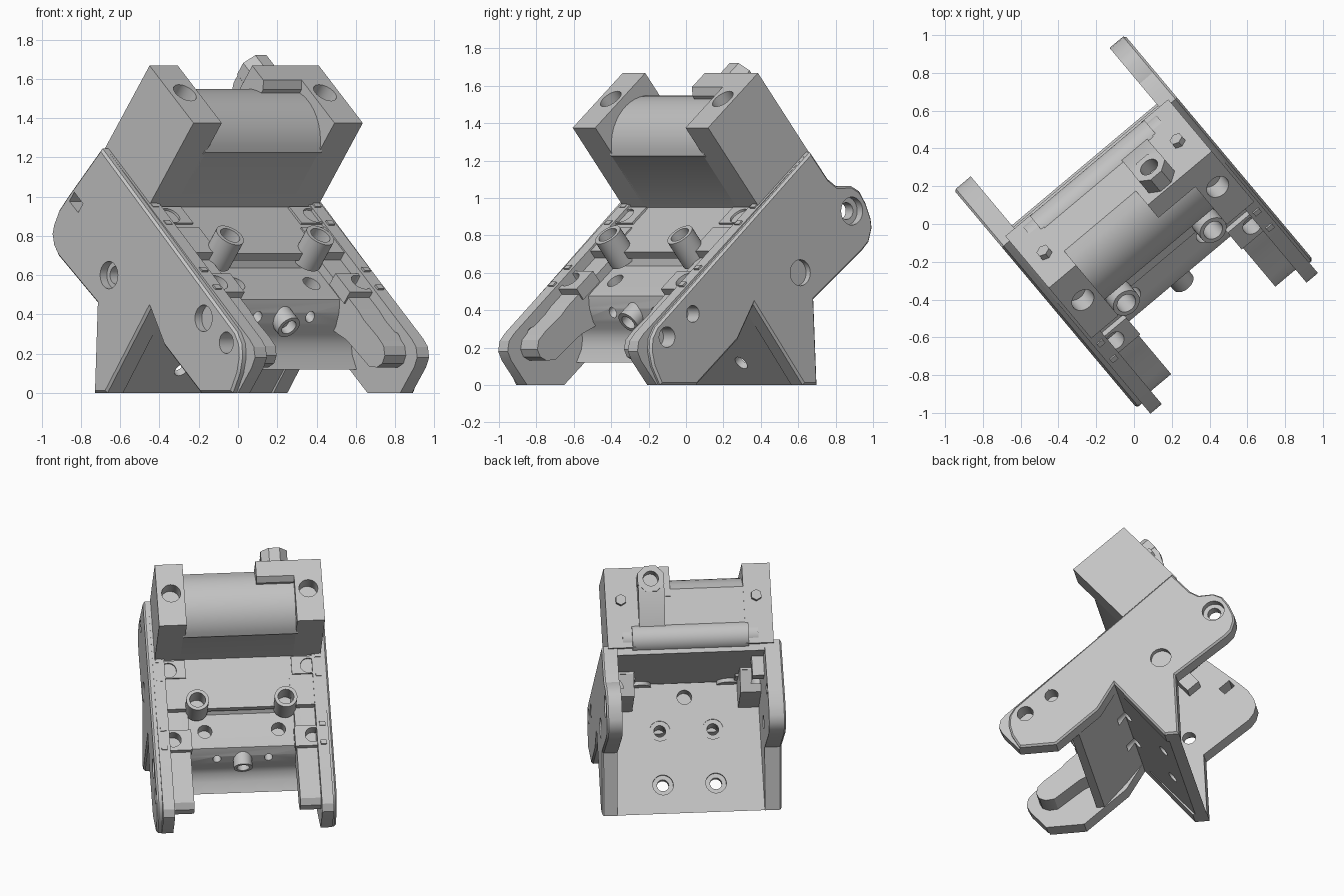
import bpy, bmesh, math
from mathutils import Matrix

if "Cube" in bpy.data.objects:
    bpy.data.objects.remove(bpy.data.objects["Cube"], do_unlink=True)

grey = bpy.data.materials.new("light_grey")
grey.use_nodes = True
grey.diffuse_color = (0.55, 0.55, 0.55, 1)
grey.node_tree.nodes["Principled BSDF"].inputs["Base Color"].default_value = (0.55, 0.55, 0.55, 1)

# Upright frame (u across, v back, z up) and the frame tilted along the deck
UP = Matrix.Rotation(math.radians(40), 4, 'Z')
TILT = UP @ Matrix.Rotation(math.radians(40), 4, 'X')
parts = []


def finish(name, bm, frame):
    bmesh.ops.recalc_face_normals(bm, faces=bm.faces)
    bm.transform(frame)
    me = bpy.data.meshes.new(name)
    bm.to_mesh(me)
    bm.free()
    me.materials.append(grey)
    ob = bpy.data.objects.new(name, me)
    bpy.context.collection.objects.link(ob)
    parts.append(ob)
    return ob


def prism(name, pts, u0, u1, frame=TILT, bevel=0.0):
    """Profile in the side plane, extruded across u."""
    bm = bmesh.new()
    f = bm.faces.new([bm.verts.new((u0, p, q)) for p, q in pts])
    r = bmesh.ops.extrude_face_region(bm, geom=[f], use_keep_orig=True)
    vs = [g for g in r["geom"] if isinstance(g, bmesh.types.BMVert)]
    bmesh.ops.translate(bm, verts=vs, vec=(u1 - u0, 0, 0))
    if bevel:
        rim = [e for e in bm.edges if all(abs(v.co.x - u1) < 1e-5 for v in e.verts)]
        bmesh.ops.bevel(bm, geom=rim, offset=bevel, segments=1, affect='EDGES')
    return finish(name, bm, frame)


def box(name, u, a, b):
    return prism(name, [(a[0], b[0]), (a[1], b[0]), (a[1], b[1]), (a[0], b[1])], u[0], u[1])


def rod(name, centre, axis, r, length, frame=TILT, sides=32, spin=0.0):
    """Cylinder centred on a point, along axis X, Y or Z of its frame."""
    bm = bmesh.new()
    bmesh.ops.create_cone(bm, cap_ends=True, segments=sides, radius1=r, radius2=r, depth=length)
    turn = {'X': Matrix.Rotation(math.pi / 2, 4, 'Y'),
            'Y': Matrix.Rotation(math.pi / 2, 4, 'X'), 'Z': Matrix()}[axis]
    bm.transform(Matrix.Translation(centre) @ turn @ Matrix.Rotation(spin, 4, 'Z'))
    return finish(name, bm, frame)


def cut(obs, cutters):
    for ob in obs:
        for c in cutters:
            m = ob.modifiers.new("cut", 'BOOLEAN')
            m.operation, m.solver, m.object = 'DIFFERENCE', 'MANIFOLD', c
    bpy.context.view_layer.update()
    deps = bpy.context.evaluated_depsgraph_get()
    meshes = [bpy.data.meshes.new_from_object(ob.evaluated_get(deps)) for ob in obs]
    for ob, me in zip(obs, meshes):
        ob.modifiers.clear()
        ob.data = me
    for c in cutters:
        parts.remove(c)
        bpy.data.objects.remove(c, do_unlink=True)


# Side plates: shared lower outline, front toes for the inner and outer layer, rear ears
heel = [(.39, .46), (.413, 0), (.315, 0), (-.03, .43), (-.14, .244), (-.43, 0)]
toe = [(-.69, 0), (-.80, .13), (-.825, .18), (-.815, .235), (-.78, .275)]
short_toe = [(-.68, 0), (-.735, .10), (-.755, .18), (-.75, .25), (-.715, .31)]
ears = {1: [(.365, 1.245), (.49, 1.10), (.55, 1.062), (.65, 1.065), (.71, 1.035), (.755, .97),
            (.79, .89), (.797, .84), (.775, .765), (.73, .72)],
        -1: [(.355, 1.245), (.63, .995), (.695, .93), (.735, .86), (.749, .81), (.735, .75),
             (.70, .70)]}
for s, label, outer in ((1, "left", .605), (-1, "right", .615)):
    plate = prism(label + "_side_plate", heel + toe + ears[s], s * .50, s * .579, UP)
    skin = prism(label + "_outer_plate", heel + short_toe + ears[s], s * .576, s * outer, UP, .012)
    holes = [rod("h", (s * .55, .29, .60), 'X', .045, .4, UP),
             rod("h", (s * .62, .29, .60), 'X', .07, .10, UP),
             rod("h", (s * .55, -.46, .38), 'X', .045, .6, UP),
             rod("h", (s * .62, -.46, .38), 'X', .068, .10, UP),
             rod("h", (s * .58, -.64, .256), 'X', .055, .16, UP)]
    if s > 0:
        holes += [rod("h", (.55, .65, .93), 'X', .045, .4, UP),
                  rod("h", (.62, .65, .93), 'X', .075, .12, UP)]
    else:
        holes.append(box("h", (-.7, -.4), (1.0, 1.09), (.36, .42)))
    cut([plate, skin], holes)

    # Inner rail with a rounded front tab, and raised pads on it
    rail = prism(label + "_rail", [(.06, .91), (-.523, .42), (-.57, .37), (-.68, .285), (-.725, .24),
                 (-.735, .19), (-.715, .15), (-.67, .13), (-.61, .135), (-.43, .27), (-.25, .35),
                 (.12, .75)], s * .36, s * .51, UP)
    low = box(label + "_rail_pad_lower", (s * .35, s * .52), (-.03, .12), (.62, .695))
    top = box(label + "_rail_pad_upper", (s * .36, s * .53), (.50, .63), (.64, .712))
    box(label + "_rail_pad_middle", (s * .34, s * .53), (.27, .47), (.64, .708))
    cut([rail, low, top], [rod("h", (s * .475, a, .7), 'Z', .054, .3) for a in (.05, .56)]
        + [rod("h", (s * .4, -.46, .38), 'X', .045, .5, UP)])
    for a in (-.02, .12, .49, .63):
        box(label + "_rail_lug", (s * .52, s * .56), (a - .015, a + .015), (.64, .725))

    # Tall guide bush
    bush = rod(label + "_guide_bush", (s * .30, .29, .717), 'Z', .077, .176)
    cut([bush], [rod("h", (s * .30, .29, .76), 'Z', .054, .2)])

    # Clamp arm with bolt hole and rear hex nut
    arm = box(label + "_clamp_arm", (s * .375, s * .563), (.64, 1.095), (.70, 1.258))
    cut([arm], [rod("h", (s * .466, .88, 1.25), 'Z', .064, .2)])
    rod(label + "_hex_nut", (s * .46, 1.105, 1.03), 'Y', .038, .05, sides=6)

box("rear_lug", (-.51, -.42), (.82, .92), (.52, .66))

# Rounded clamp body between the arms
arc = [(.87 + .268 * math.cos(t), .942 + .268 * math.sin(t))
       for t in (math.radians(d) for d in range(40, 156, 8))]
prism("clamp_body", [(.64, .70), (1.09, .70), (1.09, 1.10)] + arc + [(.64, 1.05)], -.39, .39)

# Off-centre boss on the back of the clamp, carried by a sloping rib
prism("boss_block", [(.95, 1.05), (1.095, 1.05), (1.095, 1.258), (.98, 1.258), (.95, 1.22)], .12, .39)
boss = rod("rear_boss", (.255, 1.14, 1.15), 'Y', .097, .12, sides=8, spin=math.pi / 8)
rib = prism("boss_rib", [(1.08, 1.15), (1.195, 1.15), (1.195, 1.06), (1.08, .80)], .167, .343)
cut([boss, rib], [rod("h", (.255, 1.2, 1.15), 'Y', .052, .16)])

# Rear roller on the lower back corner
rod("rear_roller", (0, 1.025, .775), 'X', .10, .79)
rod("roller_pin", (0, 1.025, .775), 'X', .08, .92)

# Deck plate under the clamp
deck = box("deck_plate", (-.50, .50), (.27, 1.07), (.655, .70))
cut([deck], [rod("h", (s * .30, .29, .8), 'Z', .054, .24) for s in (1, -1)])

# Front cross beam with hollowed front
beam = prism("cross_beam", [(-.162, .66), (-.36, .494), (-.378, .475), (-.372, .41),
             (-.345, .336), (-.315, .30), (-.302, .25), (-.31, .19), (-.345, .12), (-.29, .12),
             (-.14, .29), (-.03, .43), (.037, .423)], -.50, .50, UP)
cut([beam], [rod("h", (s * .25, .14, .6), 'Z', .048, .16) for s in (1, -1)]
    + [rod("h", (s * .175, -.03, .53), 'Y', .028, .14) for s in (1, -1)])
nozzle = rod("front_nozzle", (0, -.02, .515), 'Y', .064, .15)
cut([nozzle], [rod("h", (0, -.08, .515), 'Y', .042, .12)])

# Sloping mounting wall with counterbored holes
wall = prism("mounting_wall", [(.41, 0), (.333, 0), (-.19, .62), (-.19, .69)], -.51, .51, UP)
spots = [(s * .18, b) for s in (1, -1) for b in (.32, -.06)]
cut([wall, beam], [rod("h", (u, .28, b), 'Y', .04, .2) for u, b in spots]
    + [rod("h", (u, .325, b), 'Y', .07, .06) for u, b in spots]
    + [rod("h", (0, .28, .55), 'Y', .05, .14)])

# Smooth round surfaces, keep hard edges crisp
bpy.ops.object.select_all(action='DESELECT')
for ob in parts:
    ob.select_set(True)
bpy.context.view_layer.objects.active = parts[0]
bpy.ops.object.shade_smooth_by_angle(angle=math.radians(30))
